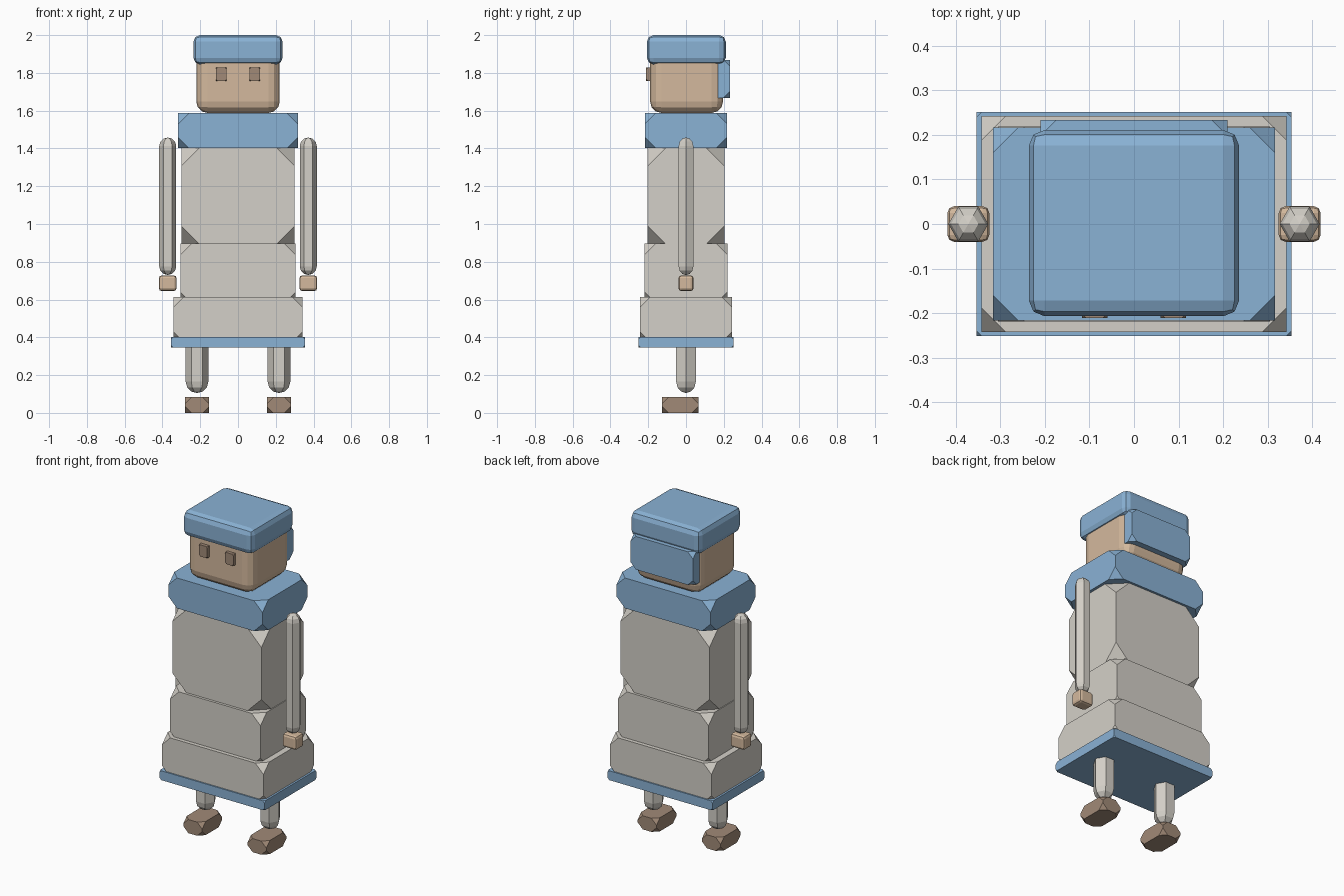
import bpy, bmesh, math
from mathutils import Matrix, Vector

if "Cube" in bpy.data.objects:
    bpy.data.objects.remove(bpy.data.objects["Cube"])


def material(name, rgb):
    m = bpy.data.materials.new(name)
    lin = [((c / 255 + 0.055) / 1.055) ** 2.4 for c in rgb]
    m.diffuse_color = (*lin, 1)
    m.use_nodes = True
    m.node_tree.nodes["Principled BSDF"].inputs["Base Color"].default_value = m.diffuse_color
    return m


CLOTH = material("warm_grey_cloth", (212, 208, 200))
BLUE = material("soft_blue", (138, 178, 213))
SKIN = material("tan_skin", (212, 185, 157))
BROWN = material("brown_leather", (161, 138, 119))


def finish(name, bm, mat):
    bmesh.ops.recalc_face_normals(bm, faces=bm.faces[:])
    me = bpy.data.meshes.new(name)
    bm.to_mesh(me)
    bm.free()
    me.materials.append(mat)
    ob = bpy.data.objects.new(name, me)
    bpy.context.collection.objects.link(ob)
    return ob


def box(name, mat, x, y, z, bevel, kind="VERTICES", segments=1):
    """Box from (min, max) ranges, with clipped corners or bevelled edges."""
    bm = bmesh.new()
    size = [r[1] - r[0] for r in (x, y, z)]
    mid = [(r[0] + r[1]) / 2 for r in (x, y, z)]
    bmesh.ops.create_cube(
        bm, size=1, matrix=Matrix.Translation(mid) @ Matrix.Diagonal((*size, 1)))
    bmesh.ops.bevel(bm, geom=bm.verts[:] + bm.edges[:], offset=bevel,
                    offset_type="OFFSET", affect=kind, segments=segments,
                    profile=0.5, clamp_overlap=True)
    return finish(name, bm, mat)


def hex_limb(name, mat, x, radius, z0, z1):
    """Six-sided rod with domed ends."""
    bm = bmesh.new()
    dome = [(math.cos(math.radians(a)) * radius, math.sin(math.radians(a)) * radius)
            for a in (0, 30, 60)]
    rings = [(r, z0 + radius - h) for r, h in reversed(dome)]
    rings += [(r, z1 - radius + h) for r, h in dome]
    loops = [[bm.verts.new(Vector((x + r * math.cos(k * math.pi / 3),
                                   r * math.sin(k * math.pi / 3), z)))
              for k in range(6)] for r, z in rings]
    for a, b in zip(loops, loops[1:]):
        for k in range(6):
            j = (k + 1) % 6
            bm.faces.new((a[k], a[j], b[j], b[k]))
    for loop, z in ((loops[0], z0), (loops[-1], z1)):
        tip = bm.verts.new((x, 0, z))
        for k in range(6):
            bm.faces.new((loop[k], loop[(k + 1) % 6], tip))
    return finish(name, bm, mat)


def sym(v):
    return (-v, v)


# Robe, stacked from the hem upward
box("hem", BLUE, sym(0.354), sym(0.251), (0.345, 0.402), 0.012)
box("skirt", CLOTH, sym(0.342), sym(0.243), (0.375, 0.614), 0.055)
box("waist", CLOTH, sym(0.305), sym(0.219), (0.58, 0.897), 0.06)
box("torso", CLOTH, sym(0.30), sym(0.203), (0.885, 1.412), 0.105)
box("collar", BLUE, sym(0.317), sym(0.217), (1.402, 1.587), 0.057)

# Head, cap and neck cloth
box("head", SKIN, sym(0.221), (-0.19, 0.196), (1.588, 1.95), 0.06, "EDGES", 3)
box("cap", BLUE, sym(0.236), (-0.207, 0.211), (1.845, 2.0), 0.035, "EDGES", 2)
box("neck_cloth", BLUE, sym(0.21), (0.13, 0.233), (1.667, 1.869), 0.035)

# Paired parts
for side, s in (("left", -1), ("right", 1)):
    def span(a, b):
        return tuple(sorted((s * a, s * b)))
    box(side + "_eye", BROWN, span(0.06, 0.117), (-0.211, -0.18), (1.757, 1.828), 0.01)
    hex_limb(side + "_arm", CLOTH, s * 0.372, 0.045, 0.73, 1.458)
    box(side + "_hand", SKIN, span(0.325, 0.419), sym(0.04), (0.645, 0.728),
        0.015, "EDGES", 2)
    hex_limb(side + "_leg", CLOTH, s * 0.217, 0.06, 0.105, 0.46)
    box(side + "_foot", BROWN, span(0.153, 0.28), (-0.127, 0.066), (0.0, 0.083), 0.034)
